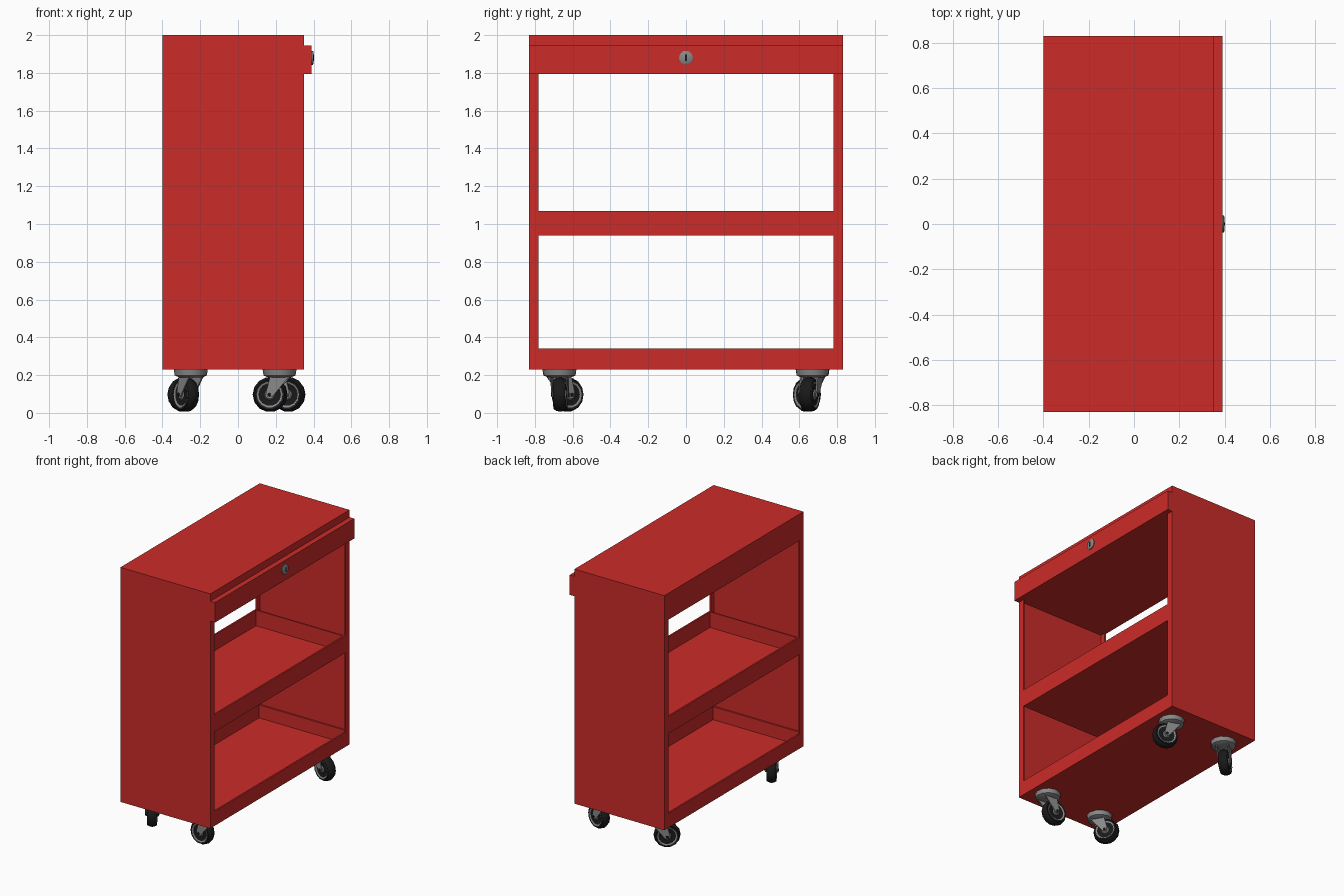
import bpy, bmesh
from math import radians, pi, cos, sin
from mathutils import Matrix

if "Cube" in bpy.data.objects:
    bpy.data.objects.remove(bpy.data.objects["Cube"])


def material(name, color):
    m = bpy.data.materials.new(name)
    m.diffuse_color = color
    m.use_nodes = True
    m.node_tree.nodes["Principled BSDF"].inputs["Base Color"].default_value = m.diffuse_color
    return m


RED = material("red_paint", (0.6, 0.025, 0.022, 1))
BLACK = material("rubber", (0.01, 0.01, 0.01, 1))
GREY = material("metal", (0.25, 0.25, 0.25, 1))


def make(name, bm, mat, matrix=Matrix(), smooth=False):
    bmesh.ops.recalc_face_normals(bm, faces=bm.faces)
    bm.transform(matrix)
    me = bpy.data.meshes.new(name)
    bm.to_mesh(me)
    bm.free()
    ob = bpy.data.objects.new(name, me)
    bpy.context.collection.objects.link(ob)
    me.materials.append(mat)
    if smooth:
        bpy.context.view_layer.objects.active = ob
        ob.select_set(True)
        bpy.ops.object.shade_smooth_by_angle(angle=radians(40))
        ob.select_set(False)
    return ob


def box(name, x, y, z, mat=RED):
    bm = bmesh.new()
    size = Matrix.Diagonal((x[1] - x[0], y[1] - y[0], z[1] - z[0], 1))
    mid = Matrix.Translation((sum(x) / 2, sum(y) / 2, sum(z) / 2))
    bmesh.ops.create_cube(bm, size=1, matrix=mid @ size)
    return make(name, bm, mat)


def lathe(name, profile, steps, mat, matrix):
    """Spin a closed (radius, height) profile around z."""
    bm = bmesh.new()
    rings = [[bm.verts.new((r * cos(2 * pi * i / steps), r * sin(2 * pi * i / steps), h))
              for i in range(steps)] for r, h in profile]
    for a, b in zip(rings, rings[1:]):
        for i in range(steps):
            j = (i + 1) % steps
            bm.faces.new((a[i], a[j], b[j], b[i]))
    bm.faces.new(rings[0])
    bm.faces.new(rings[-1])
    return make(name, bm, mat, matrix, True)


def prism(name, outline, y0, y1, mat, matrix):
    """Extrude an x-z outline along y."""
    bm = bmesh.new()
    f = bm.faces.new([bm.verts.new((x, y0, z)) for x, z in outline])
    new = bmesh.ops.extrude_face_region(bm, geom=[f])["geom"]
    bmesh.ops.translate(bm, vec=(0, y1 - y0, 0),
                        verts=[v for v in new if isinstance(v, bmesh.types.BMVert)])
    return make(name, bm, mat, matrix)


X0, X1, Y, T = -0.40, 0.35, 0.83, 0.012

# side panels with folded flanges on both open faces
for s, side in ((-1, "left"), (1, "right")):
    def span(a, b):
        return sorted((s * a, s * b))
    box(side + "_panel", (X0, X1), span(Y - T, Y), (0.23, 2.0))
    for x, end in (((X0, X0 + T), "back"), ((X1 - T, X1), "front")):
        box(f"{side}_{end}_flange", x, span(0.78, Y - T), (0.23, 1.80))

# drawer case and protruding drawer front
box("drawer_case", (X0, X1), (-Y + T, Y - T), (1.80, 2.0))
box("drawer_front", (X1, 0.39), (-Y, Y), (1.795, 1.945))


# shelf trays: floor plus a lip all round
def tray(name, z0, z1, y):
    box(name + "_floor", (X0, X1), (-y, y), (z0, z0 + T))
    for x, end in (((X0, X0 + T), "back"), ((X1 - T, X1), "front")):
        box(f"{name}_{end}_lip", x, (-y, y), (z0, z1))
    for s, side in ((-1, "left"), (1, "right")):
        box(f"{name}_{side}_lip", (X0, X1), sorted((s * (y - T), s * y)), (z0, z1))


tray("middle_shelf", 0.94, 1.07, 0.78)
tray("bottom_shelf", 0.23, 0.34, Y - T)

# lock on the drawer front
face_x = Matrix.Rotation(pi / 2, 4, 'Y')
lathe("lock_cylinder", [(0.037, 0), (0.037, 0.007), (0.031, 0.011)], 20, GREY,
      Matrix.Translation((0.389, 0, 1.88)) @ face_x)
box("keyhole", (0.395, 0.4015), (-0.006, 0.006), (1.862, 1.898), BLACK)


# swivel casters, each turned to its own angle
R, W, HZ, TRAIL = 0.093, 0.033, 0.097, 0.05


def caster(name, x, y, angle):
    base = Matrix.Translation((x, y, 0))
    turn = base @ Matrix.Rotation(radians(angle), 4, 'Z')
    lathe(name + "_mount", [(0.06, 0.188), (0.085, 0.198), (0.09, 0.23)], 12, GREY, turn)
    hub = turn @ Matrix.Translation((TRAIL, 0, HZ)) @ Matrix.Rotation(pi / 2, 4, 'X')
    lathe(name + "_tyre",
          [(0.066, -W * 0.85), (0.08, -W), (R - 0.005, -W * 0.6), (R, 0),
           (R - 0.005, W * 0.6), (0.08, W), (0.066, W * 0.85)], 14, BLACK, hub)
    lathe(name + "_rim",
          [(0.022, -W * 1.05), (0.03, -W * 0.8), (0.06, -W * 0.85), (0.069, -W * 0.98),
           (0.069, W * 0.98), (0.06, W * 0.85), (0.03, W * 0.8), (0.022, W * 1.05)],
          14, GREY, hub)
    lathe(name + "_axle", [(0.01, -0.048), (0.01, 0.048)], 8, BLACK, hub)
    outline = [(-0.06, 0.2), (0.045, 0.2), (0.068, 0.11), (0.06, 0.083), (0.036, 0.083)]
    for s in (-1, 1):
        prism(f"{name}_fork_{s}", outline, s * 0.037, s * 0.045, GREY, turn)


caster("front_left_caster", -0.25, -0.67, 122)
caster("front_right_caster", 0.22, -0.67, 175)
caster("back_left_caster", -0.25, 0.67, 217)
caster("back_right_caster", 0.22, 0.67, -18)
